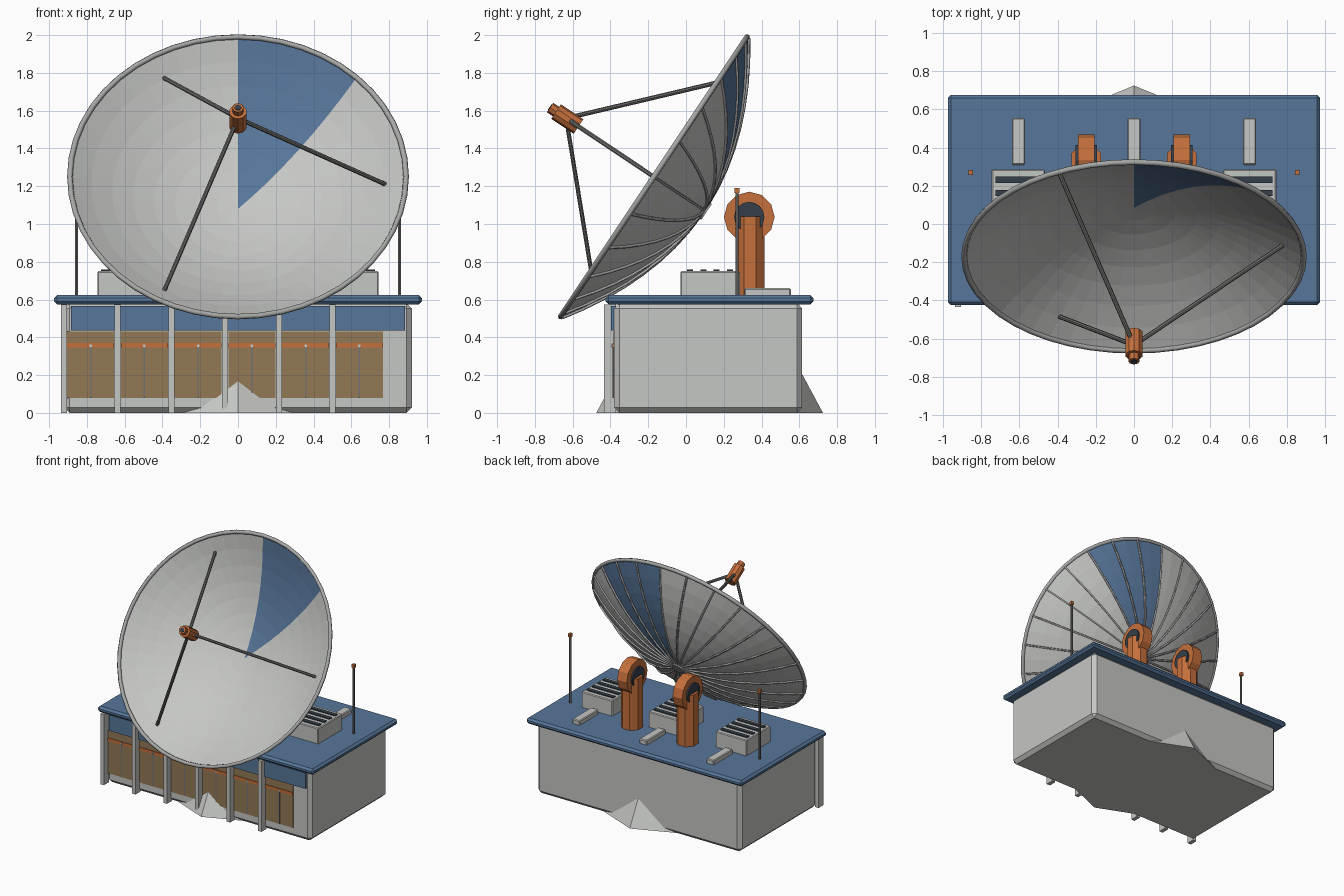
import bpy, bmesh, math
from mathutils import Matrix, Vector

if "Cube" in bpy.data.objects:
    bpy.data.objects.remove(bpy.data.objects["Cube"])


def mat(name, r, g, b):
    m = bpy.data.materials.new(name)
    m.diffuse_color = (r, g, b, 1)
    m.use_nodes = True
    m.node_tree.nodes["Principled BSDF"].inputs["Base Color"].default_value = m.diffuse_color
    return m


PALE = mat("pale_grey", 0.56, 0.57, 0.55)
STEEL = mat("steel_grey", 0.38, 0.39, 0.38)
DARKSTEEL = mat("dark_steel", 0.17, 0.17, 0.165)
BLUE = mat("blue", 0.095, 0.18, 0.32)
ORANGE = mat("orange", 0.56, 0.16, 0.045)
BROWN = mat("brown", 0.29, 0.19, 0.09)
DARK = mat("dark_slate", 0.035, 0.05, 0.07)


def finish(name, bm, *mats):
    me = bpy.data.meshes.new(name)
    bmesh.ops.recalc_face_normals(bm, faces=bm.faces)
    bm.to_mesh(me)
    bm.free()
    ob = bpy.data.objects.new(name, me)
    bpy.context.collection.objects.link(ob)
    for m in mats:
        me.materials.append(m)
    return ob


def box(name, x, y, z, m, bevel=0):
    """Box from three (min, max) ranges."""
    bm = bmesh.new()
    size = [r[1] - r[0] for r in (x, y, z)]
    mid = [(r[1] + r[0]) / 2 for r in (x, y, z)]
    bmesh.ops.create_cube(bm, size=1, matrix=Matrix.Translation(mid) @ Matrix.Diagonal((*size, 1)))
    if bevel:
        bmesh.ops.bevel(bm, geom=bm.edges[:], offset=bevel, segments=1, affect='EDGES')
    return finish(name, bm, m)


def rod(name, a, b, r, m, sides=8, r2=None, turn=0.0):
    """Straight prism or frustum between two points."""
    a, b = Vector(a), Vector(b)
    d = b - a
    rot = d.to_track_quat('Z', 'Y').to_matrix().to_4x4()
    bm = bmesh.new()
    bmesh.ops.create_cone(bm, cap_ends=True, segments=sides, radius1=r,
                          radius2=r if r2 is None else r2, depth=d.length,
                          matrix=Matrix.Translation((a + b) / 2) @ rot @ Matrix.Rotation(turn, 4, 'Z'))
    return finish(name, bm, m)


# --- Building ---
box("building", (-0.92, 0.92), (-0.38, 0.615), (0, 0.58), PALE, 0.028)
box("roof", (-0.975, 0.975), (-0.425, 0.675), (0.575, 0.623), BLUE, 0.016)
rod("foundation", (0, 0.125, 0), (0, 0.125, 0.56), 0.6, PALE, 8, 0.3)
box("front_band", (-0.885, 0.885), (-0.397, -0.37), (0.435, 0.565), BLUE)
for i in range(6):
    px = -0.922 + 0.2845 * i
    cx = px + 0.142
    box("front_post", (px - 0.016, px + 0.016), (-0.434, -0.37), (0, 0.575), PALE)
    box("door_panel", (cx - 0.124, cx + 0.124), (-0.385, -0.376), (0.08, 0.43), BROWN)
    box("door_stripe", (cx - 0.124, cx + 0.124), (-0.390, -0.384), (0.345, 0.37), ORANGE)
    box("door_seam", (cx - 0.004, cx + 0.004), (-0.388, -0.384), (0.08, 0.345), DARKSTEEL)
    box("door_knob", (cx - 0.007, cx + 0.007), (-0.395, -0.388), (0.347, 0.361), PALE)

# --- Roof equipment ---
for cx in (-0.605, 0, 0.605):
    box("cooling_unit", (cx - 0.14, cx + 0.14), (-0.03, 0.285), (0.615, 0.75), PALE, 0.006)
    for k in range(4):
        y = 0.022 + 0.07 * k
        box("cooling_slat", (cx - 0.12, cx + 0.12), (y - 0.016, y + 0.016), (0.745, 0.758), DARK)
    box("roof_duct", (cx - 0.034, cx + 0.034), (0.31, 0.555), (0.615, 0.66), PALE, 0.006)

for s in (-1, 1):
    x = s * 0.855
    rod("antenna", (x, 0.27, 0.61), (x, 0.27, 1.17), 0.008, DARKSTEEL, 6)
    box("antenna_tip", (x - 0.011, x + 0.011), (0.257, 0.283), (1.163, 1.19), ORANGE)
    # Mount arms with bearing housings
    x = s * 0.25
    rod("mount_column", (x, 0.34, 0.61), (x, 0.34, 1.04), 0.083, ORANGE, 8, turn=math.pi / 8)
    rod("bearing_housing", (x - 0.043, 0.335, 1.037), (x + 0.043, 0.335, 1.037), 0.134, ORANGE, 12)
    rod("bearing_disc", (x - 0.056, 0.335, 1.037), (x + 0.056, 0.335, 1.037), 0.08, DARK, 16)

# --- Dish, built in its own frame: local z is the pointing axis, origin at rim centre ---
FRAME = Matrix.Translation((0, -0.17, 1.25)) @ Matrix.Rotation(math.atan2(0.832, 0.555), 4, 'X')
R, DEPTH, SEG, RINGS = 0.89, 0.31, 48, 8


def on_dish(r, a, lift=0.0):
    """Point on the paraboloid at radius r and angle a."""
    return FRAME @ Vector((r * math.cos(a), r * math.sin(a), DEPTH * ((r / R) ** 2 - 1) + lift))


bm = bmesh.new()
hub = bm.verts.new(on_dish(0, 0))
rings = [[bm.verts.new(on_dish(R * (j + 1) / RINGS, math.tau * i / SEG)) for i in range(SEG)]
         for j in range(RINGS)]
for i in range(SEG):
    n = (i + 1) % SEG
    faces = [bm.faces.new((hub, rings[0][i], rings[0][n]))]
    for p, q in zip(rings, rings[1:]):
        faces.append(bm.faces.new((p[i], q[i], q[n], p[n])))
    for f in faces:  # painted sector between 45 and 90 degrees
        f.material_index = int(SEG / 8 <= i < SEG / 4)
dish = finish("dish", bm, PALE, BLUE)
sol = dish.modifiers.new("thickness", 'SOLIDIFY')
sol.thickness = 0.008
sol.offset = 0


def tubes(name, paths, r, m, cyclic=False, res=1):
    """Round tubes along several paths, turned into one mesh."""
    cu = bpy.data.curves.new(name, 'CURVE')
    cu.dimensions = '3D'
    cu.bevel_depth = r
    cu.bevel_resolution = res
    cu.use_fill_caps = True
    for pts in paths:
        sp = cu.splines.new('POLY')
        sp.points.add(len(pts) - 1)
        for p, co in zip(sp.points, pts):
            p.co = (*co, 1)
        sp.use_cyclic_u = cyclic
    cu.materials.append(m)
    ob = bpy.data.objects.new(name, cu)
    bpy.context.collection.objects.link(ob)
    bpy.ops.object.select_all(action='DESELECT')
    ob.select_set(True)
    bpy.context.view_layer.objects.active = ob
    bpy.ops.object.convert(target='MESH')


tubes("dish_rim", [[on_dish(R, math.tau * i / SEG) for i in range(SEG)]], 0.015, STEEL, True)
tubes("dish_ribs", [[on_dish(R * (0.04 + 0.96 * j / RINGS), math.tau * i / 24, -0.011)
                     for j in range(RINGS + 1)] for i in range(24)], 0.008, STEEL, res=0)


def axis(w):
    return FRAME @ Vector((0, 0, w))


# Hub behind the dish and feed horn in front of it
rod("dish_hub", axis(-DEPTH - 0.025), axis(-DEPTH - 0.002), 0.05, STEEL, 12)
rod("feed_horn", axis(0.48), axis(0.622), 0.046, ORANGE, 10)
rod("feed_cap", axis(0.62), axis(0.66), 0.03, ORANGE, 8)
rod("feed_opening", axis(0.655), axis(0.664), 0.018, DARK, 8)
for k in range(3):
    a = math.tau * k / 3
    start = FRAME @ Vector((0.035 * math.cos(a), 0.035 * math.sin(a), 0.53))
    rod("feed_strut", start, on_dish(0.78, a), 0.012, DARKSTEEL, 8)
